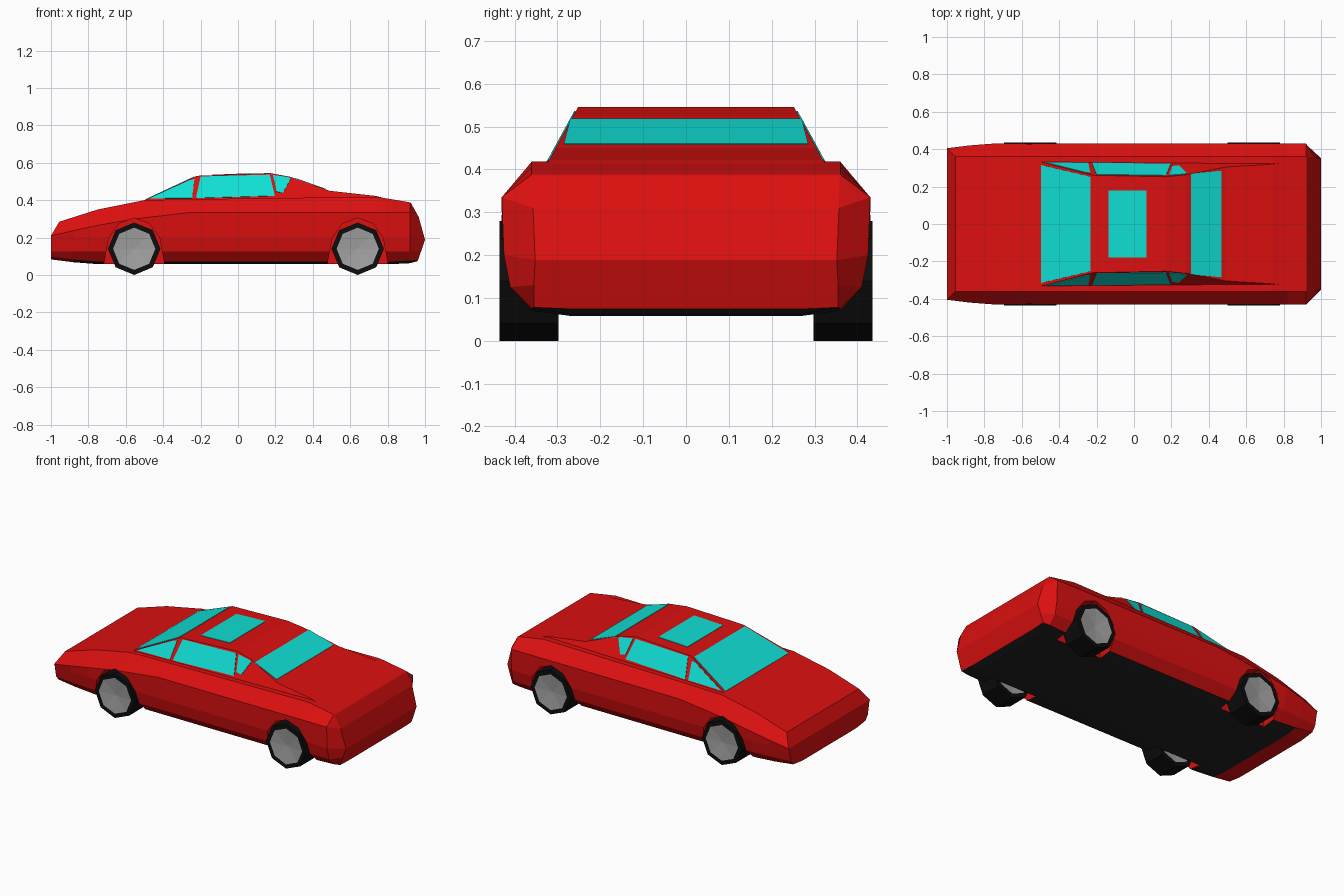
import bpy, bmesh, math
from mathutils import Vector, Matrix

if "Cube" in bpy.data.objects:
    bpy.data.objects.remove(bpy.data.objects["Cube"])


def material(name, rgb):
    m = bpy.data.materials.new(name)
    m.diffuse_color = (*rgb, 1)
    m.use_nodes = True
    m.node_tree.nodes["Principled BSDF"].inputs["Base Color"].default_value = m.diffuse_color
    return m


RED = material("red_paint", (0.72, 0.005, 0.005))
GLASS = material("turquoise_glass", (0.005, 0.74, 0.66))
TYRE = material("black_rubber", (0.004, 0.004, 0.004))
RIM = material("grey_metal", (0.36, 0.36, 0.36))
DARK = material("dark_underbody", (0.016, 0.016, 0.016))


def make(name, bm, *mats):
    bmesh.ops.recalc_face_normals(bm, faces=bm.faces)
    me = bpy.data.meshes.new(name)
    bm.to_mesh(me)
    bm.free()
    for m in mats:
        me.materials.append(m)
    ob = bpy.data.objects.new(name, me)
    bpy.context.collection.objects.link(ob)
    return ob


def loft(halves):
    """Skin half sections (bottom to top, y > 0), mirrored across y = 0."""
    bm = bmesh.new()
    loops = []
    for half in halves:
        pts = half + [(x, -y, z) for x, y, z in reversed(half)]
        loops.append([bm.verts.new(p) for p in pts])
    n = len(loops[0])
    for a, b in zip(loops, loops[1:]):
        for i in range(n):
            j = (i + 1) % n
            bm.faces.new((a[i], a[j], b[j], b[i]))
    for end in (loops[0], loops[-1]):
        for i in range(n // 2 - 1):
            bm.faces.new((end[i], end[i + 1], end[n - 2 - i], end[n - 1 - i]))
    return bm


def prism(bm, pts, vec):
    """Solid from a polygon swept along a vector."""
    a = [bm.verts.new(p) for p in pts]
    b = [bm.verts.new(Vector(p) + vec) for p in pts]
    bm.faces.new(a)
    bm.faces.new(b[::-1])
    for i in range(len(a)):
        j = (i + 1) % len(a)
        bm.faces.new((a[j], a[i], b[i], b[j]))


# Lower body: x, sill z, shoulder half width, shoulder z, top x, top z
stations = [
    (-1.00, .095, .405, .21, -.955, .285),
    (-.88, .08, .42, .237, -.86, .315),
    (-.75, .07, .43, .265, -.75, .35),
    (-.55, .07, .43, .30, -.50, .40),
    (-.25, .07, .43, .335, -.25, .405),
    (.74, .07, .43, .335, .74, .418),
    (.82, .07, .43, .335, .82, .405),
    (.92, .075, .43, .335, .92, .388),
]
sections = [[(x, .27, zb - .012), (x, .36, zb), (x, w - .02, .125),
             (x, w - .005, .20), (x, w, zs), (xt, .36, zt)]
            for x, zb, w, zs, xt, zt in stations]
sections.append([(.96, .27, .074), (.962, .355, .078), (.98, .355, .13),
                 (1.0, .352, .188), (.966, .357, .31), (.925, .358, .384)])
bm = loft(sections)
bmesh.ops.recalc_face_normals(bm, faces=bm.faces)
for f in bm.faces:
    if f.normal.z < -.8 and f.calc_center_median().x > -.9:
        f.material_index = 1
body = make("body", bm, RED, DARK)

# Wheel arches cut out of the body
WHEELS = (-.555, .64)
arch = [(-.165, -.05), (-.16, .07), (-.135, .2), (-.08, .275), (0, .305),
        (.08, .275), (.135, .2), (.16, .07), (.165, -.05)]
bm = bmesh.new()
for cx in WHEELS:
    for s in (-1, 1):
        prism(bm, [(cx + x, s * .28, z) for x, z in arch], Vector((0, s * .3, 0)))
cutter = make("arch_cutter", bm, RED)
cutter.hide_render = True
mod = body.modifiers.new("arches", 'BOOLEAN')
mod.operation = 'DIFFERENCE'
mod.solver = 'EXACT'
mod.object = cutter
bpy.context.view_layer.objects.active = body
body.select_set(True)
bpy.ops.object.modifier_apply(modifier=mod.name)
bpy.data.objects.remove(cutter)


# Cabin with flat, leaning sides
def side(z):
    return .332 - (z - .40) * .55


roofline = [(-.52, .39), (-.22, .53), (.17, .545), (.28, .525),
            (.49, .45), (.74, .422), (.82, .40)]
make("cabin", loft([[(x, side(.37), .37), (x, side(z), z)] for x, z in roofline]), RED)


# Window plates
def window(name, pts, out):
    n = (Vector(pts[1]) - Vector(pts[0])).cross(Vector(pts[2]) - Vector(pts[0])).normalized()
    if n.dot(Vector(out)) < 0:
        n = -n
    bm = bmesh.new()
    prism(bm, [Vector(p) - n * .004 for p in pts], n * .007)
    make(name, bm, GLASS)


def slope(x, a, b):
    return a[1] + (b[1] - a[1]) * (x - a[0]) / (b[0] - a[0])


def cross_window(name, x0, x1, y0, y1, seg):
    z0, z1 = (slope(x, roofline[seg], roofline[seg + 1]) for x in (x0, x1))
    window(name, [(x0, -y0, z0), (x0, y0, z0), (x1, y1, z1), (x1, -y1, z1)], (0, 0, 1))


cross_window("windscreen", -.495, -.232, .315, .253, 0)
cross_window("sunroof", -.135, .068, .178, .178, 1)
cross_window("rear_window", .305, .468, .27, .285, 3)

side_windows = {
    "front_quarter_window": [(-.475, .408), (-.245, .41), (-.233, .512), (-.26, .505)],
    "door_window": [(-.225, .41), (.197, .422), (.17, .535), (-.2, .525)],
    "rear_quarter_window": [(.205, .445), (.24, .437), (.283, .515), (.268, .522), (.187, .533)],
}
for name, pts in side_windows.items():
    for s, label in ((-1, "right"), (1, "left")):
        window(f"{label}_{name}", [(x, s * side(z), z) for x, z in pts], (0, s, 0))

# Eight-sided wheels with grey hub faces
for cx, end in zip(WHEELS, ("front", "rear")):
    for s, label in ((-1, "right"), (1, "left")):
        bm = bmesh.new()
        bmesh.ops.create_cone(bm, cap_ends=True, segments=8, radius1=.14, radius2=.14, depth=.138,
                              matrix=Matrix.Translation((cx, s * .366, .14))
                              @ Matrix.Rotation(math.pi / 2, 4, 'X'))
        caps = [f for f in bm.faces if len(f.verts) == 8]
        bmesh.ops.inset_individual(bm, faces=caps, thickness=.027)
        for f in caps:
            f.material_index = 1
        bmesh.ops.poke(bm, faces=caps, offset=-.012)
        make(f"{end}_{label}_wheel", bm, TYRE, RIM)
